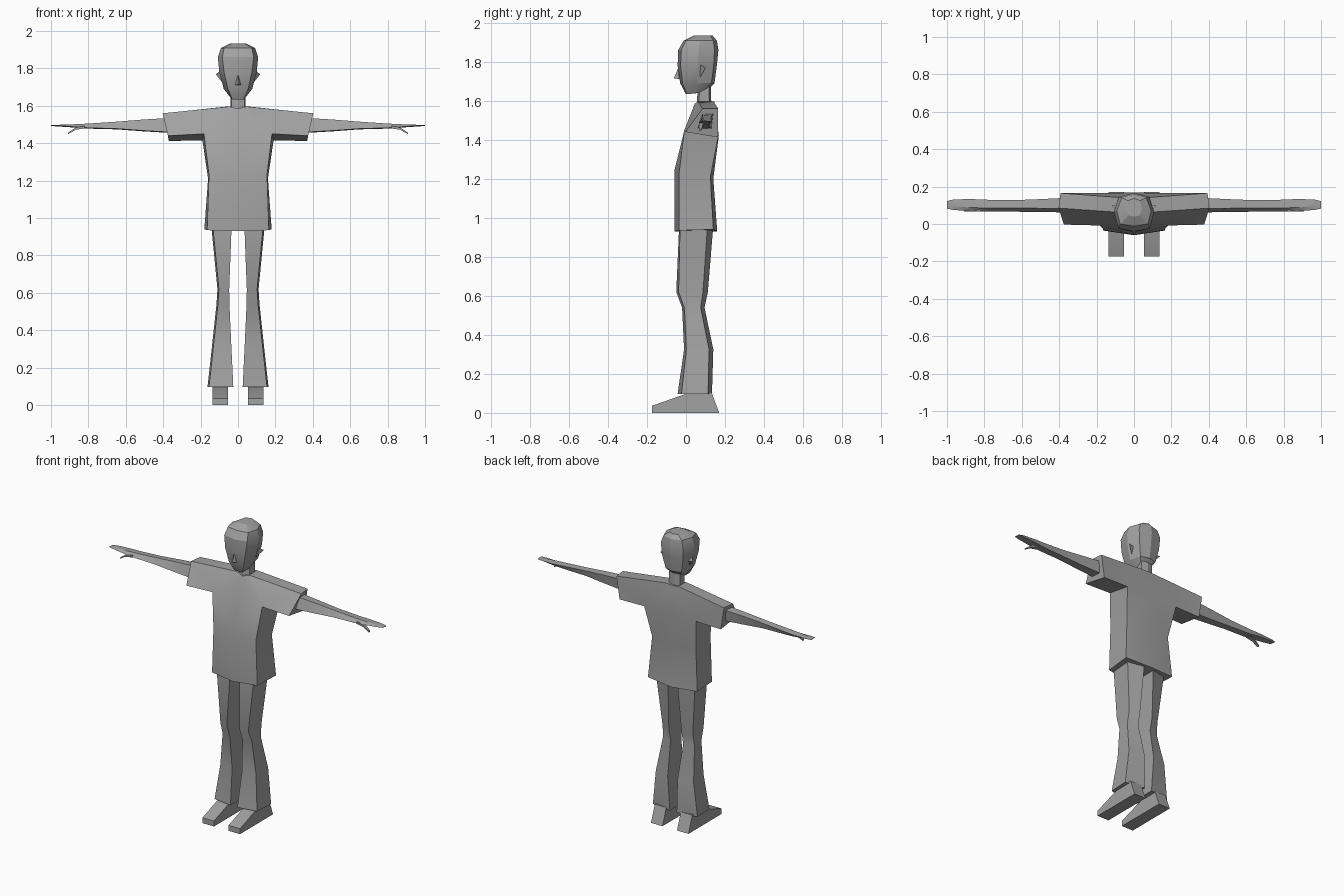
import bpy, bmesh, math

if "Cube" in bpy.data.objects:
    bpy.data.objects.remove(bpy.data.objects["Cube"])

grey = bpy.data.materials.new("plain grey")
grey.diffuse_color = (0.36, 0.36, 0.36, 1)
grey.use_nodes = True
grey.node_tree.nodes["Principled BSDF"].inputs["Base Color"].default_value = grey.diffuse_color


def finish(name, bm, mirrored=False):
    """Turn a bmesh into a shaded object, optionally mirrored across x."""
    if mirrored:
        geom = bm.verts[:] + bm.edges[:] + bm.faces[:]
        copy = bmesh.ops.duplicate(bm, geom=geom)["geom"]
        for v in copy:
            if isinstance(v, bmesh.types.BMVert):
                v.co.x = -v.co.x
        bmesh.ops.remove_doubles(bm, verts=bm.verts, dist=0.0005)
    bmesh.ops.recalc_face_normals(bm, faces=bm.faces)
    mesh = bpy.data.meshes.new(name)
    bm.to_mesh(mesh)
    bm.free()
    mesh.materials.append(grey)
    ob = bpy.data.objects.new(name, mesh)
    bpy.context.collection.objects.link(ob)
    bpy.ops.object.select_all(action='DESELECT')
    ob.select_set(True)
    bpy.context.view_layer.objects.active = ob
    bpy.ops.object.shade_smooth_by_angle(angle=math.radians(25))
    return ob


def loft(name, rings, mirrored=False):
    """Skin a list of equal-length closed rings and cap both ends."""
    bm = bmesh.new()
    vs = [[bm.verts.new(p) for p in r] for r in rings]
    n = len(vs[0])
    for a, b in zip(vs, vs[1:]):
        for i in range(n):
            j = (i + 1) % n
            bm.faces.new((a[i], a[j], b[j], b[i]))
    bm.faces.new(vs[0])
    bm.faces.new(vs[-1])
    return finish(name, bm, mirrored)


def whole(half):
    """Complete a half ring (front centre ... back centre) on the -x side."""
    return half + [(-x, y, z) for x, y, z in half[-2:0:-1]]


# Shirt: named half-body points, then the faces between them, mirrored
P = dict(
    hem_fc=(0, -.06, .93), hem_fs=(.165, -.035, .935),
    hem_bs=(.18, .14, .94), hem_bc=(0, .16, .93),
    waist_fc=(0, -.06, 1.24), waist_fs=(.155, -.035, 1.23),
    waist_bs=(.16, .125, 1.21), waist_bc=(0, .14, 1.2),
    pit_f=(.182, -.008, 1.45), pit_b=(.19, .165, 1.415),
    cuff_lf=(.375, -.003, 1.44), cuff_lb=(.37, .165, 1.412),
    cuff_tf=(.403, .085, 1.56), cuff_tb=(.393, .165, 1.56),
    neck_fc=(0, .045, 1.585), neck_fs=(.045, .06, 1.596),
    neck_bs=(.05, .14, 1.597), neck_bc=(0, .145, 1.595),
    back_c=(0, .168, 1.42))
F = ["hem_fc hem_fs waist_fs waist_fc", "hem_fs hem_bs waist_bs waist_fs",
     "hem_bs hem_bc waist_bc waist_bs", "hem_fc hem_bc hem_bs hem_fs",
     "waist_fc waist_fs pit_f neck_fc", "waist_fs waist_bs pit_b pit_f",
     "waist_bs waist_bc back_c pit_b", "pit_b back_c neck_bc neck_bs",
     "pit_f pit_b cuff_lb cuff_lf", "pit_f cuff_lf cuff_tf neck_fs",
     "neck_fc pit_f neck_fs", "pit_b neck_bs cuff_tb cuff_lb",
     "neck_fs cuff_tf cuff_tb neck_bs", "cuff_lf cuff_lb cuff_tb cuff_tf",
     "neck_fc neck_fs neck_bs neck_bc"]
bm = bmesh.new()
V = {k: bm.verts.new(p) for k, p in P.items()}
for f in F:
    bm.faces.new([V[k] for k in f.split()])
finish("shirt", bm, True)

# Trouser legs: z, inner x, outer x, front y, back y, outer-side inset front/back
legs = []
for z, xi, xo, yf, yb, df, db in [
        (.96, .034, .143, -.035, .14, .005, .03),
        (.62, .047, .11, -.05, .112, .012, .025),
        (.54, .046, .115, -.02, .095, .012, .02),
        (.325, .036, .138, -.01, .14, .012, .022),
        (.097, .025, .163, -.043, .133, .02, .02)]:
    legs.append([(xi, yf, z), (xo - .008, yf + df, z),
                 (xo, yb - db, z), (xi, yb, z)])
loft("trouser_legs", legs, True)

# Shoes: side profile swept across the foot's width
profile = [(-.175, 0), (.17, 0), (.13, .108), (.02, .105), (-.175, .036)]
loft("shoes", [[(x, y, z) for y, z in profile] for x in (.053, .137)], True)

# Arms with flat hands: x, front y, back y, bottom z, top z
arms = []
for x, yf, yb, zb, zt in [(.36, .062, .14, 1.455, 1.535),
                          (.5, .064, .133, 1.463, 1.527),
                          (.65, .066, .127, 1.474, 1.515),
                          (.8, .066, .13, 1.478, 1.505),
                          (.88, .068, .134, 1.484, 1.501),
                          (.97, .076, .13, 1.49, 1.498),
                          (1.0, .082, .122, 1.492, 1.496)]:
    arms.append([(x, yf, zb + .004), (x, yf + .02, zt), (x, yb, zt - .003),
                 (x, yb - .01, zb)])
loft("arms", arms, True)

# Thumbs
loft("thumbs", [[(x, y0, z), (x, y0, z + t), (x, y1, z + t), (x, y1, z)]
                for x, y0, y1, z, t in [(.82, .068, .1, 1.479, .014),
                                        (.868, .066, .088, 1.472, .012),
                                        (.91, .066, .08, 1.447, .008)]], True)

# Neck
loft("neck", [whole([(0, yf, z), (.036, yf + .01, z), (.04, yb - .01, z),
                     (0, yb, z)])
              for z, yf, yb in [(1.57, .055, .13), (1.67, .06, .128)]])

# Head: half rings from the front centre round to the back centre
head = []
for z, rise, fc, fs, s, bs, bc in [
        (1.633, .02, 0, (.03, .004), (.036, .06), (.03, .1), .11),
        (1.69, 0, -.03, (.054, -.018), (.076, .055), (.058, .13), .146),
        (1.78, 0, -.043, (.074, -.028), (.1, .06), (.076, .142), .158),
        (1.86, 0, -.04, (.084, -.024), (.108, .065), (.082, .146), .166),
        (1.908, 0, -.012, (.074, 0), (.092, .07), (.066, .14), .158),
        (1.933, 0, .04, (.03, .045), (.044, .08), (.032, .125), .137)]:
    head.append(whole([(0, fc, z), (*fs, z), (*s, z + rise * .3),
                       (*bs, z + rise), (0, bc, z + rise)]))
loft("head", head)

# Nose: small wedge
bm = bmesh.new()
tip, top, left, right, root = [bm.verts.new(p) for p in (
    (0, -.062, 1.715), (0, -.04, 1.768), (-.016, -.036, 1.71),
    (.016, -.036, 1.71), (0, -.02, 1.72))]
for f in ((tip, top, left), (tip, right, top), (tip, left, right),
          (top, root, left), (top, right, root), (left, root, right)):
    bm.faces.new(f)
finish("nose", bm)

# Ears: backward-pointing wedges
bm = bmesh.new()
a, b, c, d = [bm.verts.new(p) for p in (
    (.09, .065, 1.79), (.076, .07, 1.715), (.119, .1, 1.768), (.08, .095, 1.76))]
for f in ((a, b, c), (a, c, d), (b, d, c), (a, d, b)):
    bm.faces.new(f)
finish("ears", bm, True)
